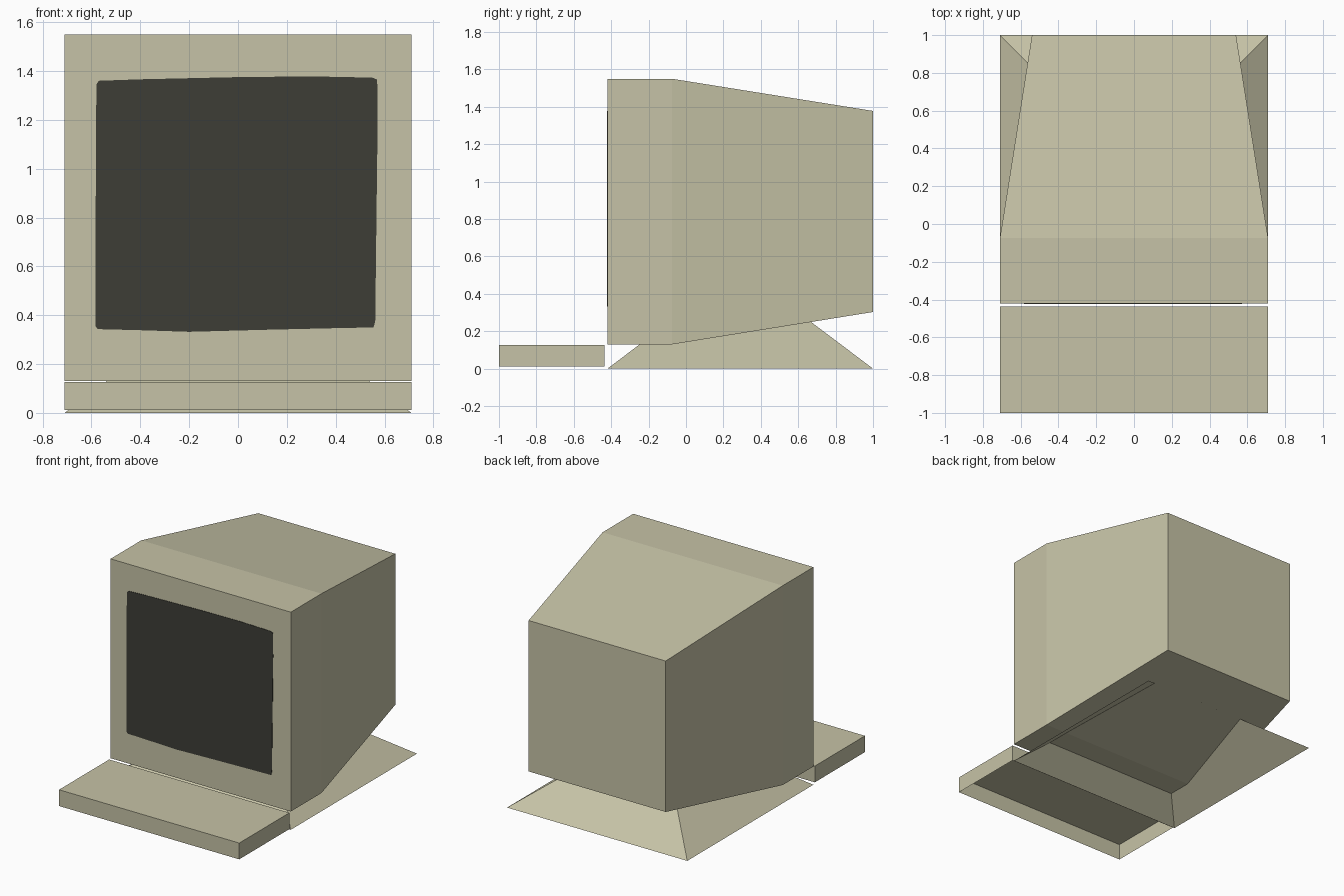
import bpy, bmesh
from mathutils import Matrix, Vector

if "Cube" in bpy.data.objects:
    bpy.data.objects.remove(bpy.data.objects["Cube"])


def material(name, rgb):
    m = bpy.data.materials.new(name)
    m.diffuse_color = (*rgb, 1.0)
    m.use_nodes = True
    m.node_tree.nodes["Principled BSDF"].inputs["Base Color"].default_value = m.diffuse_color
    return m


beige = material("beige plastic", (0.565, 0.545, 0.385))
dark = material("dark glass", (0.047, 0.047, 0.037))


def finish(bm, name, mat):
    bmesh.ops.recalc_face_normals(bm, faces=bm.faces)
    me = bpy.data.meshes.new(name)
    bm.to_mesh(me)
    bm.free()
    me.materials.append(mat)
    ob = bpy.data.objects.new(name, me)
    bpy.context.collection.objects.link(ob)
    return ob


# Monitor housing: rectangular sections (y, half width, z low, z high) lofted to the back
bm = bmesh.new()
rings = []
for y, w, lo, hi in [(-0.42, 0.71, 0.13, 1.55),
                     (-0.075, 0.71, 0.13, 1.55),
                     (1.0, 0.54, 0.303, 1.378)]:
    rings.append([bm.verts.new((x, y, z))
                  for x, z in [(-w, lo), (w, lo), (w, hi), (-w, hi)]])
for a, b in zip(rings, rings[1:]):
    for i in range(4):
        j = (i + 1) % 4
        bm.faces.new((a[i], a[j], b[j], b[i]))
bm.faces.new(rings[0])
bm.faces.new(rings[-1])
finish(bm, "monitor_housing", beige)

# Screen: slightly irregular thin plate on the front
outline = [(-0.575, 0.343), (-0.38, 0.338), (-0.2, 0.332), (0.1, 0.34),
           (0.4, 0.347), (0.555, 0.35), (0.562, 0.375), (0.567, 0.8),
           (0.572, 1.2), (0.57, 1.365), (0.55, 1.373), (0.3, 1.378),
           (0.0, 1.375), (-0.4, 1.366), (-0.57, 1.36), (-0.58, 1.345),
           (-0.583, 0.8), (-0.583, 0.355)]
bm = bmesh.new()
face = bm.faces.new([bm.verts.new((x, -0.418, z)) for x, z in outline])
out = bmesh.ops.extrude_face_region(bm, geom=[face], use_keep_orig=True)
for v in out["geom"]:
    if isinstance(v, bmesh.types.BMVert):
        v.co.y = -0.423
finish(bm, "screen", dark)

# Stand: square pyramid, open underneath, its tip hidden inside the housing
bm = bmesh.new()
base = [bm.verts.new(p) for p in [(-0.71, -0.42, 0), (0.71, -0.42, 0),
                                  (0.71, 1, 0), (-0.71, 1, 0)]]
tip = bm.verts.new((0, 0.29, 0.535))
for i in range(4):
    bm.faces.new((base[i], base[(i + 1) % 4], tip))
finish(bm, "stand", beige)

# Keyboard: shallow box, open underneath
bm = bmesh.new()
bmesh.ops.create_cube(bm, size=1, matrix=Matrix.Translation((0, -0.718, 0.069))
                      @ Matrix.Diagonal(Vector((1.42, 0.564, 0.116, 1))))
bm.normal_update()
bmesh.ops.delete(bm, geom=[f for f in bm.faces if f.normal.z < -0.5],
                 context='FACES_ONLY')
finish(bm, "keyboard", beige)
